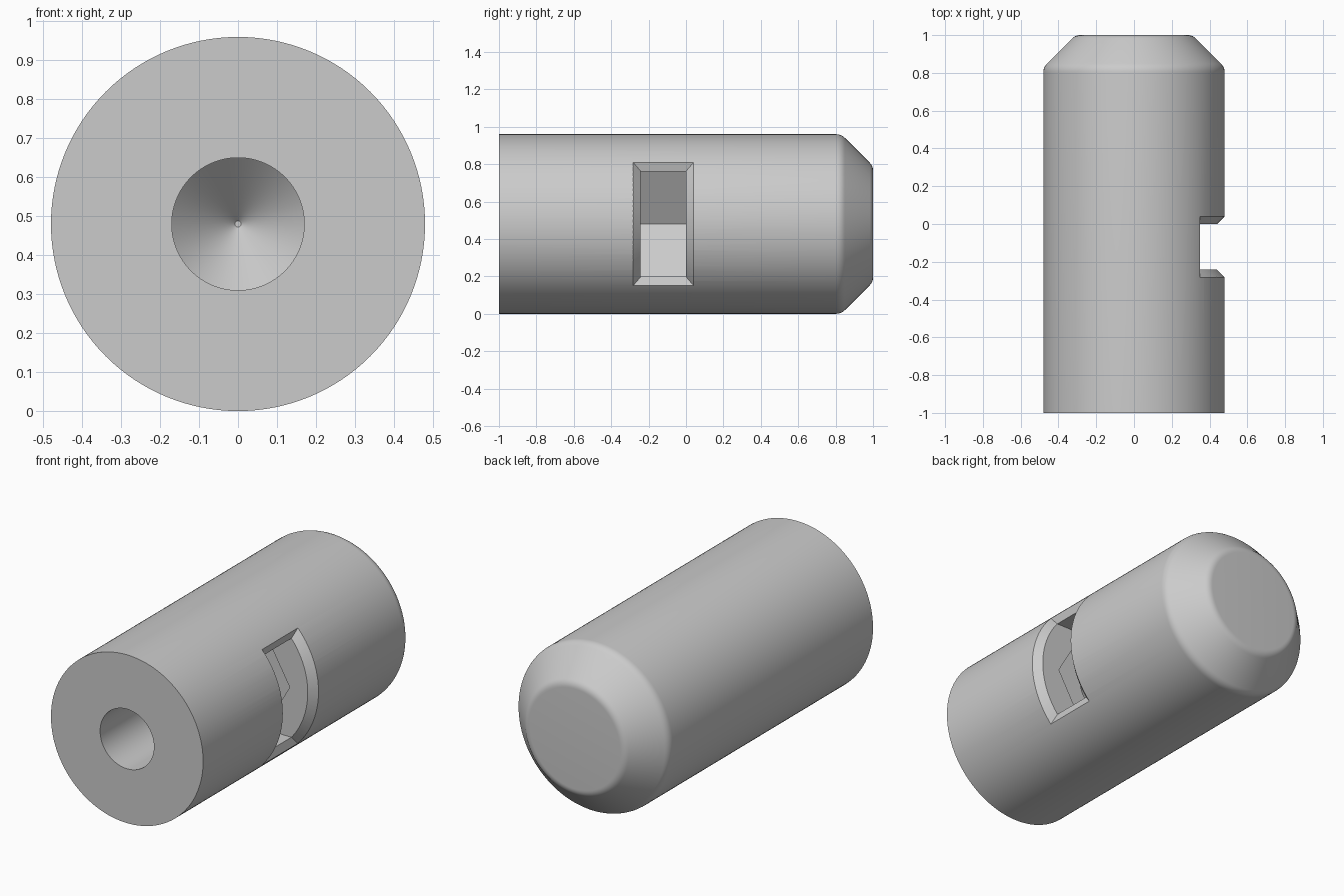
import bpy, bmesh, math

cube = bpy.data.objects.get("Cube")
if cube:
    bpy.data.objects.remove(cube, do_unlink=True)

R = 0.48                  # body radius, also the height of the axis
SLOT = (-0.242, 0.0)      # slot extent along the axis
HALF = 0.282              # half height of the slot
SEGMENTS = 128

steel = bpy.data.materials.new("light_grey")
steel.use_nodes = True
grey = (0.6, 0.6, 0.6, 1)
steel.diffuse_color = grey
steel.node_tree.nodes["Principled BSDF"].inputs["Base Color"].default_value = grey


def finish(name, bm):
    bmesh.ops.recalc_face_normals(bm, faces=bm.faces)
    mesh = bpy.data.meshes.new(name)
    bm.to_mesh(mesh)
    bm.free()
    mesh.materials.append(steel)
    obj = bpy.data.objects.new(name, mesh)
    bpy.context.collection.objects.link(obj)
    return obj


def turned(name, profile):
    """Solid of revolution along y from (radius, y) points, with capped ends."""
    bm = bmesh.new()
    rings = []
    for r, y in profile:
        angles = [2 * math.pi * i / SEGMENTS for i in range(SEGMENTS)]
        rings.append([bm.verts.new((r * math.cos(a), y, R + r * math.sin(a))) for a in angles])
    for a, b in zip(rings, rings[1:]):
        for i in range(SEGMENTS):
            j = (i + 1) % SEGMENTS
            bm.faces.new((a[i], a[j], b[j], b[i]))
    bm.faces.new(rings[0])
    bm.faces.new(rings[-1])
    return finish(name, bm)


def prism(name, outline, y0, y1):
    """Extrude an (x, height above axis) outline along y."""
    bm = bmesh.new()
    face = bm.faces.new([bm.verts.new((x, y0, R + z)) for x, z in outline])
    new = bmesh.ops.extrude_face_region(bm, geom=[face])["geom"]
    moved = [v for v in new if isinstance(v, bmesh.types.BMVert)]
    bmesh.ops.translate(bm, verts=moved, vec=(0, y1 - y0, 0))
    return finish(name, bm)


def rounded(before, corner, after, size, steps=6):
    """Round a profile corner with a quadratic arc."""
    def toward(p):
        d = math.dist(corner, p)
        return [c + (q - c) * size / d for c, q in zip(corner, p)]
    a, b = toward(before), toward(after)
    return [tuple((1 - t) ** 2 * p + 2 * t * (1 - t) * c + t * t * q
                  for p, c, q in zip(a, corner, b))
            for t in [i / steps for i in range(steps + 1)]]


def mouth_cutter():
    """Flared frame that follows the curved body around the slot opening."""
    bm = bmesh.new()
    steps, flare = 24, 0.04

    def point(side, u, t):
        r = R - flare + flare * t
        z = u * (HALF + 0.047 * t)
        y = SLOT[side] + (flare * t if side else -flare * t)
        return bm.verts.new((math.sqrt(r * r - z * z), y, R + z))

    rows = []
    for i in range(steps + 1):
        u = 2 * i / steps - 1
        rows.append([point(0, u, -0.4), point(1, u, -0.4), point(1, u, 1.3), point(0, u, 1.3)])
    for a, b in zip(rows, rows[1:]):
        for k in range(4):
            n = (k + 1) % 4
            bm.faces.new((a[k], a[n], b[n], b[k]))
    bm.faces.new(rows[0])
    bm.faces.new(rows[-1])
    return finish("slot_mouth_cutter", bm)


# Round body with a softened chamfer at the back
shoulder, rim = (R, 0.83), (0.31, 1.0)
body = turned("body", [(R, -1.0)]
              + rounded((R, 0), shoulder, rim, 0.028)
              + rounded(shoulder, rim, (0, 1.0), 0.025))

# Blind bore with a conical end
bore = turned("bore_cutter", [(0.17, -1.1), (0.17, 0.3), (0.008, 0.46)])

# Hexagonal pocket, the side slot that leads into it, and its flared mouth
hex_r = (HALF + 0.0005) / math.cos(math.pi / 6)
hexagon = [(hex_r * math.cos(k * math.pi / 3), hex_r * math.sin(k * math.pi / 3)) for k in range(6)]
pocket = prism("hex_pocket_cutter", hexagon, SLOT[0] - 0.01, SLOT[1] + 0.01)
slot = prism("slot_cutter", [(0, -HALF), (0.6, -HALF), (0.6, HALF), (0, HALF)], *SLOT)

cutters = [bore, pocket, slot, mouth_cutter()]
for cutter in cutters:
    mod = body.modifiers.new(cutter.name, 'BOOLEAN')
    mod.operation = 'DIFFERENCE'
    mod.solver = 'EXACT'
    mod.object = cutter

bpy.context.view_layer.objects.active = body
body.select_set(True)
for mod in list(body.modifiers):
    bpy.ops.object.modifier_apply(modifier=mod.name)
for cutter in cutters:
    bpy.data.objects.remove(cutter, do_unlink=True)

bpy.ops.object.shade_smooth_by_angle(angle=math.radians(25))
